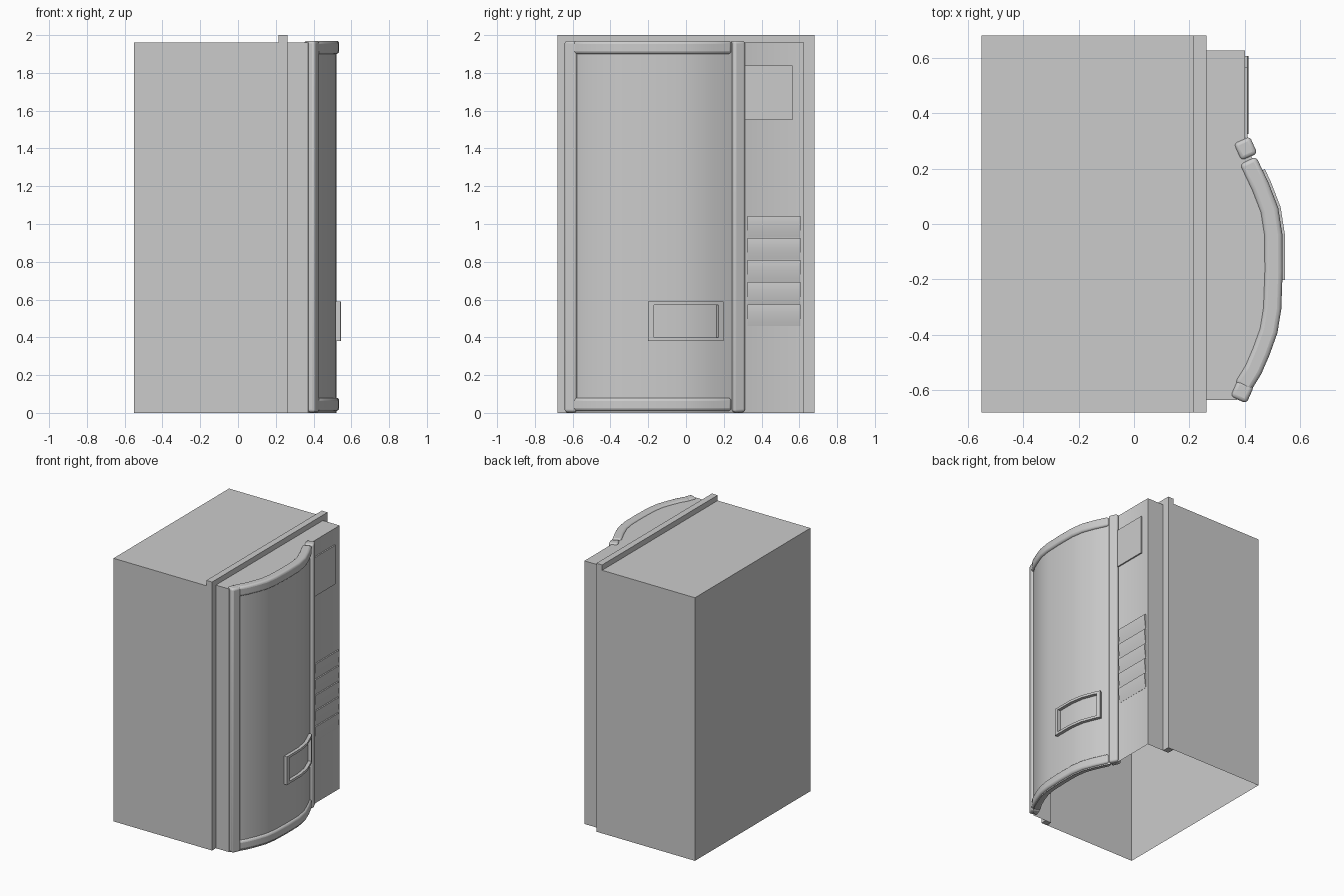
import bpy, bmesh
from math import radians
from mathutils import Vector, Matrix

if "Cube" in bpy.data.objects:
    bpy.data.objects.remove(bpy.data.objects["Cube"])

# centre line of the bowed door, seen from above
BOW = [(.39, -.59), (.43, -.525), (.458, -.46), (.485, -.385), (.498, -.305),
       (.503, -.17), (.502, -.04), (.488, .05), (.455, .135), (.41, .23)]


def bow_x(y):
    for (xa, ya), (xb, yb) in zip(BOW, BOW[1:]):
        if y <= yb:
            return xa + (xb - xa) * (y - ya) / (yb - ya)
    return BOW[-1][0]


def bow(d, y0=-.59, y1=.23):
    """Door curve between two y values, pushed outward by d."""
    ys = [y0] + [p[1] for p in BOW if y0 + .01 < p[1] < y1 - .01] + [y1]
    pts = [Vector((bow_x(y), y)) for y in ys]
    out = []
    for i, p in enumerate(pts):
        t = (pts[min(i + 1, len(pts) - 1)] - pts[max(i - 1, 0)]).normalized()
        out.append((p.x + t.y * d, p.y - t.x * d))
    return out


def band(y0, y1, inner, outer):
    return bow(outer, y0, y1) + bow(inner, y0, y1)[::-1]


def prism(name, pts, lo, hi, axis='z', bottom=True, closed=True, bevel=0):
    """Extrude an outline along an axis; ends and last side can stay open."""
    place = {'z': lambda a, b, h: (a, b, h),
             'x': lambda a, b, h: (h, a, b),
             'y': lambda a, b, h: (a, h, b)}[axis]
    bm = bmesh.new()
    low = [bm.verts.new(place(a, b, lo)) for a, b in pts]
    top = [bm.verts.new(place(a, b, hi)) for a, b in pts]
    n = len(pts)
    for i in range(n if closed else n - 1):
        j = (i + 1) % n
        bm.faces.new((low[i], low[j], top[j], top[i]))
    bm.faces.new(top)
    if bottom:
        bm.faces.new(low[::-1])
    bmesh.ops.recalc_face_normals(bm, faces=bm.faces)
    me = bpy.data.meshes.new(name)
    bm.to_mesh(me)
    bm.free()
    ob = bpy.data.objects.new(name, me)
    bpy.context.collection.objects.link(ob)
    if bevel:
        m = ob.modifiers.new("soft_edges", 'BEVEL')
        m.width, m.segments = bevel, 3
        m.limit_method, m.angle_limit = 'ANGLE', radians(40)
    bpy.ops.object.select_all(action='DESELECT')
    ob.select_set(True)
    bpy.context.view_layer.objects.active = ob
    bpy.ops.object.shade_smooth_by_angle(angle=radians(35))
    return ob


def rect(a0, b0, a1, b1):
    return [(a0, b0), (a1, b0), (a1, b1), (a0, b1)]


# cabinet shell: open underneath and toward the front section
prism("cabinet_body", [(.215, .68), (-.55, .68), (-.55, -.68), (.215, -.68)],
      0, 1.96, bottom=False, closed=False)

# raised frame around the cabinet front
prism("front_frame", [(-.68, 0), (-.68, 2), (.68, 2), (.68, 0),
                      (.625, 0), (.625, 1.955), (-.635, 1.955), (-.635, 0)],
      .215, .262, 'x')

# front section with the bowed door and flat control column
prism("front_section", [(.23, -.635), (.37, -.635)] + bow(.018)
      + [(.40, .28), (.40, .625), (.23, .625)],
      0, 1.96, bottom=False, closed=False)

# curved rails above and below the door
for label, z in (("bottom", .01), ("top", 1.90)):
    prism(label + "_door_rail", band(-.59, .23, -.033, .033), z, z + .07, bevel=.016)

# upright posts at both sides of the door
for label, x, y, ang in (("right", .402, .272, 24), ("left", .39, -.603, -24)):
    post = prism(label + "_door_post", rect(-.032, -.034, .032, .034), .003, 1.97, bevel=.014)
    post.matrix_world = Matrix.Translation((x, y, 0)) @ Matrix.Rotation(radians(ang), 4, 'Z')

# delivery hatch surround
for label, y0, y1, z0, z1 in (("top", -.2, .18, .572, .59), ("bottom", -.2, .18, .38, .398),
                              ("left", -.2, -.168, .398, .572), ("right", .155, .18, .398, .572)):
    prism("hatch_" + label, band(y0, y1, .0, .042), z0, z1)

# display plate on the control column
prism("display_plate", rect(.31, 1.55, .565, 1.84), .39, .41, 'x')

# five bulging selection buttons
for i in range(5):
    z, h = .46 + i * .117, .117
    prism(f"selection_button_{i + 1}",
          [(.39, z), (.401, z), (.407, z + h * .25), (.411, z + h * .55),
           (.412, z + h * .8), (.41, z + h * .98), (.39, z + h * .98)], .325, .605, 'y')
